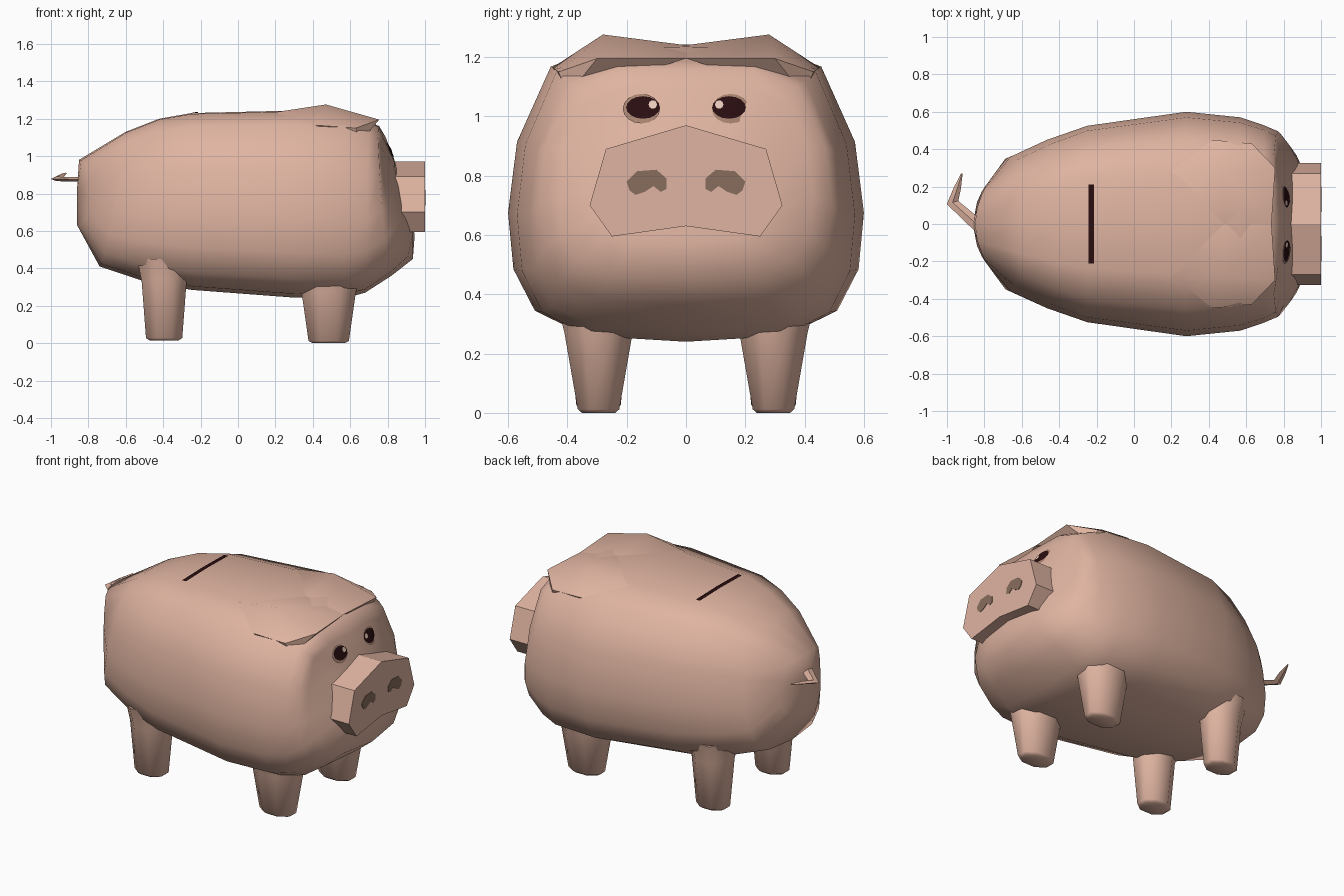
import bpy, bmesh, math
from mathutils import Vector
from mathutils.bvhtree import BVHTree

if "Cube" in bpy.data.objects:
    bpy.data.objects.remove(bpy.data.objects["Cube"])


def mat(name, col):
    m = bpy.data.materials.new(name)
    m.diffuse_color = (*col, 1)
    m.use_nodes = True
    m.node_tree.nodes["Principled BSDF"].inputs["Base Color"].default_value = m.diffuse_color
    return m


PINK = mat("pink skin", (0.74, 0.455, 0.355))
DARK = mat("dark brown", (0.022, 0.004, 0.005))
BROWN = mat("nostril brown", (0.25, 0.155, 0.11))
SOFT = mat("eyelid brown", (0.38, 0.22, 0.155))
GLINT = mat("eye glint", (0.85, 0.62, 0.52))


def finish(name, bm, material, angle=40):
    bmesh.ops.recalc_face_normals(bm, faces=bm.faces)
    me = bpy.data.meshes.new(name)
    bm.to_mesh(me)
    bm.free()
    me.materials.append(material)
    me.shade_smooth()
    me.set_sharp_from_angle(angle=math.radians(angle))
    ob = bpy.data.objects.new(name, me)
    bpy.context.collection.objects.link(ob)
    return ob


def loft(rings, cap_start=None, cap_end=None):
    """Skin closed rings of points; caps are centre points or flat faces."""
    bm = bmesh.new()
    vs = [[bm.verts.new(p) for p in r] for r in rings]
    n = len(vs[0])
    for a, b in zip(vs, vs[1:]):
        for i in range(n):
            j = (i + 1) % n
            bm.faces.new((a[i], a[j], b[j], b[i]))
    for ring, c in ((vs[0], cap_start), (vs[-1], cap_end)):
        if c is None:
            bm.faces.new(ring)
        else:
            cv = bm.verts.new(c)
            for i in range(n):
                bm.faces.new((ring[i], ring[(i + 1) % n], cv))
    return bm


# Body: one cross-section scaled along the length
HALF = [(0, 1), (.45, .995), (.76, .925), (.95, .67), (1, .43),
        (.97, .24), (.85, .10), (.58, .02), (0, 0)]
SECTION = HALF + [(-y, z) for y, z in HALF[-2:0:-1]]


def body_ring(xt, xb, zt, zb, w, bulge=0.0):
    return [(xb + (xt - xb) * z + bulge * y * y, y * w, zb + (zt - zb) * z)
            for y, z in SECTION]


rings = [body_ring(*r) for r in (
    (-.85, -.86, .98, .63, .20, .06),
    (-.60, -.74, 1.13, .41, .36, .02),
    (-.42, -.50, 1.20, .33, .45),
    (-.25, -.25, 1.23, .285, .525),
    (.28, .28, 1.243, .245, .60),
    (.57, .57, 1.235, .24, .57),
    (.70, .68, 1.185, .27, .53),
    (.755, .82, 1.16, .36, .495, -.02),
    (.79, .935, 1.10, .45, .43, -.07),
    (.84, .945, .97, .58, .30, -.02))]
body = finish("body", loft(rings, (-.862, 0, .8), (.90, 0, .77)), PINK, 60)
tree = BVHTree.FromPolygons([v.co for v in body.data.vertices],
                            [p.vertices for p in body.data.polygons])

# Ears: folded flaps overhanging the face
for s, side in ((1, "left"), (-1, "right")):
    bm = bmesh.new()
    for x, y, z in ((.20, .28, 1.235), (.47, .28, 1.276), (.755, .30, 1.195),
                    (.72, .17, 1.195), (.63, .43, 1.15), (.42, .45, 1.165),
                    (.65, .40, 1.07), (.68, .24, 1.13), (.48, .0, 1.24),
                    (.735, .0, 1.195), (.30, .40, 1.15)):
        bm.verts.new((x, y * s, z))
    res = bmesh.ops.convex_hull(bm, input=bm.verts)
    loose = [v for v in bm.verts if not v.link_faces]
    bmesh.ops.delete(bm, geom=loose, context='VERTS')
    finish(side + " ear", bm, PINK, 40)

# Legs: tapered eight-sided posts
LEGS = (("front", .485, .295, 0, .108, .07, .145, .115, .27),
        ("rear", -.395, .295, .015, .097, .075, .12, .105, .33))
for name, cx, cy, z0, rx, ry, tx, ty, zt in LEGS:
    for s, side in ((1, "left"), (-1, "right")):
        def leg_ring(a, b, z):
            return [(cx + a * math.cos(t) / .924, s * cy + b * math.sin(t) / .924, z)
                    for t in [math.pi * (2 * i + 1) / 8 for i in range(8)]]
        bm = loft([leg_ring(rx * .8, ry * .8, z0), leg_ring(rx, ry, z0 + .012),
                   leg_ring(tx, ty, zt), leg_ring(tx * 1.2, ty * 1.25, zt + .12)])
        finish(f"{name} {side} leg", bm, PINK, 60)

# Snout: extruded pentagonal outline
right = [(0, .97), (.27, .89), (.325, .70), (.25, .595), (0, .63)]
outline = right + [(-y, z) for y, z in right[-2:0:-1]]
finish("snout", loft([[(x, y, z) for y, z in outline] for x in (.80, 1.0)],
                     (.80, 0, .77), (1.0, 0, .77)), PINK, 30)

# Tail: flat tapered kink
path = [((-.82, -.02, .875), .035, .012), ((-.97, .115, .878), .034, .012),
        ((-.945, .19, .895), .02, .010), ((-.92, .27, .908), .004, .004)]
dirs = [(.7, .7), (.9, .25), (.95, -.2), (.95, -.3)]
tail = [[(x + dx * w, y + dy * w, z), (x, y, z + h), (x - dx * w, y - dy * w, z), (x, y, z - h)]
        for ((x, y, z), w, h), (dx, dy) in zip(path, dirs)]
finish("tail", loft(tail), PINK, 30)


# Eyes: thin discs laid on the face
def eye_disc(name, cy, cz, ry, rz, lift, material):
    bm = bmesh.new()

    def put(y, z):
        hit = tree.ray_cast(Vector((2, y, z)), Vector((-1, 0, 0)))[0]
        return bm.verts.new((hit.x + lift, y, z))
    centre, prev, n = put(cy, cz), None, 16
    for k in (1, 2, 3):
        ring = [put(cy + ry * k / 3 * math.cos(2 * math.pi * i / n),
                    cz + rz * k / 3 * math.sin(2 * math.pi * i / n)) for i in range(n)]
        for i in range(n):
            j = (i + 1) % n
            bm.faces.new((centre, ring[i], ring[j]) if prev is None
                         else (prev[i], ring[i], ring[j], prev[j]))
        prev = ring
    finish(name, bm, material)


NOSTRIL = [(.19, .75), (.2, .78), (.165, .815), (.1, .82), (.065, .79), (.065, .755),
           (.085, .745), (.11, .765), (.14, .745), (.17, .735)]
for s, side in ((1, "left"), (-1, "right")):
    eye_disc(side + " eyelid", s * .15, 1.026, .063, .050, .004, SOFT)
    eye_disc(side + " eye", s * .145, 1.03, .057, .038, .007, DARK)
    eye_disc(side + " eye glint", s * .112, 1.04, .014, .014, .010, GLINT)
    # Nostrils: bean-shaped plates on the snout
    bm = bmesh.new()
    f = bm.faces.new([bm.verts.new((.998, y * s, z)) for y, z in NOSTRIL])
    g = bmesh.ops.extrude_face_region(bm, geom=[f])
    bmesh.ops.translate(bm, vec=(.005, 0, 0),
                        verts=[v for v in g["geom"] if isinstance(v, bmesh.types.BMVert)])
    finish(side + " nostril", bm, BROWN, 30)

# Coin slot: thin strip draped over the back
bm = bmesh.new()
prev = None
for i in range(13):
    y = -.21 + .42 * i / 12
    pair = []
    for x in (-.242, -.215):
        hit = tree.ray_cast(Vector((x, y, 3)), Vector((0, 0, -1)))[0]
        pair.append(bm.verts.new((x, y, hit.z + .004)))
    if prev:
        bm.faces.new((prev[0], prev[1], pair[1], pair[0]))
    prev = pair
finish("coin slot", bm, DARK)
